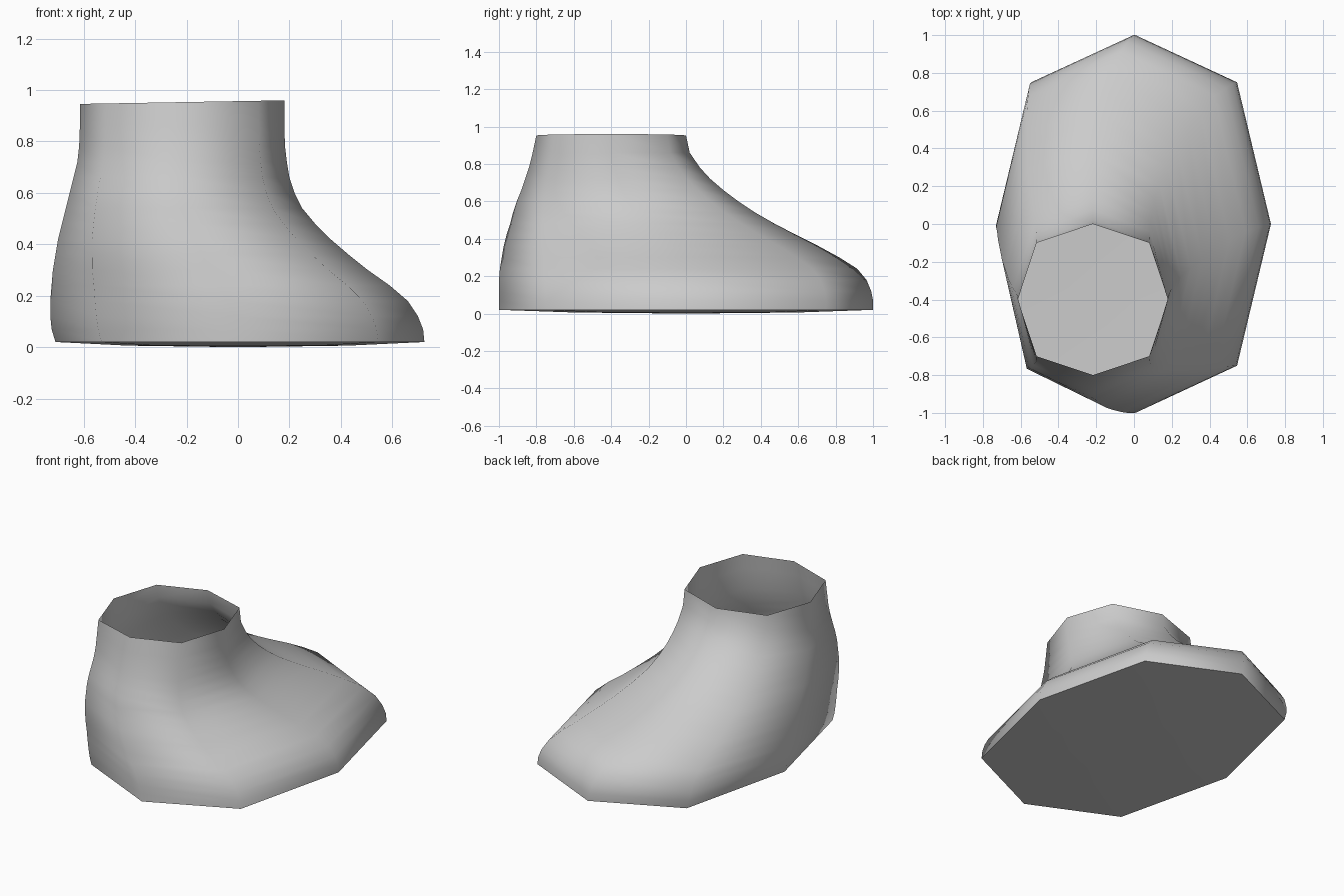
import bpy, bmesh

if "Cube" in bpy.data.objects:
    bpy.data.objects.remove(bpy.data.objects["Cube"])

# Height, then left / right / heel / toe extents of each eight-sided ring
LEVELS = [
    (.02, -.71, .725, -1, 1), (.07, -.725, .72, -1, 1),
    (.12, -.73, .70, -1, .99), (.18, -.73, .66, -1, .965),
    (.24, -.725, .59, -.995, .915), (.30, -.72, .505, -.985, .82),
    (.36, -.71, .43, -.975, .71), (.42, -.70, .36, -.96, .59),
    (.48, -.685, .30, -.94, .475), (.54, -.67, .25, -.925, .37),
    (.60, -.655, .22, -.905, .28), (.66, -.64, .20, -.88, .20),
    (.72, -.625, .19, -.86, .13), (.78, -.618, .183, -.84, .075),
    (.86, -.615, .18, -.82, .02), (.953, -.615, .18, -.80, 0),
]
OCTAGON = [(0, 1), (.75, .75), (1, 0), (.75, -.75),
           (0, -1), (-.75, -.75), (-1, 0), (-.75, .75)]


def ring(bm, z, x0, x1, y0, y1, tilt=0.0):
    cx, cy, hx, hy = (x0 + x1) / 2, (y0 + y1) / 2, (x1 - x0) / 2, (y1 - y0) / 2
    return [bm.verts.new((cx + hx * u, cy + hy * v, z + tilt * u))
            for u, v in OCTAGON]


def bridge(bm, a, b):
    for i in range(8):
        j = (i + 1) % 8
        bm.faces.new((a[i], b[i], b[j], a[j]))


def finish(name, bm):
    bmesh.ops.recalc_face_normals(bm, faces=bm.faces[:])
    for f in bm.faces:
        f.smooth = True
    mesh = bpy.data.meshes.new(name)
    bm.to_mesh(mesh)
    bm.free()
    obj = bpy.data.objects.new(name, mesh)
    bpy.context.collection.objects.link(obj)
    return obj


bm = bmesh.new()

# Upper: open-topped shell, ankle rim tilted slightly
rings = [ring(bm, *row, tilt=.007 if row is LEVELS[-1] else 0) for row in LEVELS]
for lower, upper in zip(rings, rings[1:]):
    bridge(bm, lower, upper)

# Sole: shallow dome closing the underside
inner = ring(bm, .006, -.43, .43, -.6, .6)
bridge(bm, inner, rings[0])
centre = bm.verts.new((0, 0, 0))
for i in range(8):
    bm.faces.new((inner[i], inner[(i + 1) % 8], centre))

# Crisp edge between upper and sole
rim = set(rings[0])
for e in bm.edges:
    if e.verts[0] in rim and e.verts[1] in rim:
        e.smooth = False

boot = finish("boot_shell", bm)
